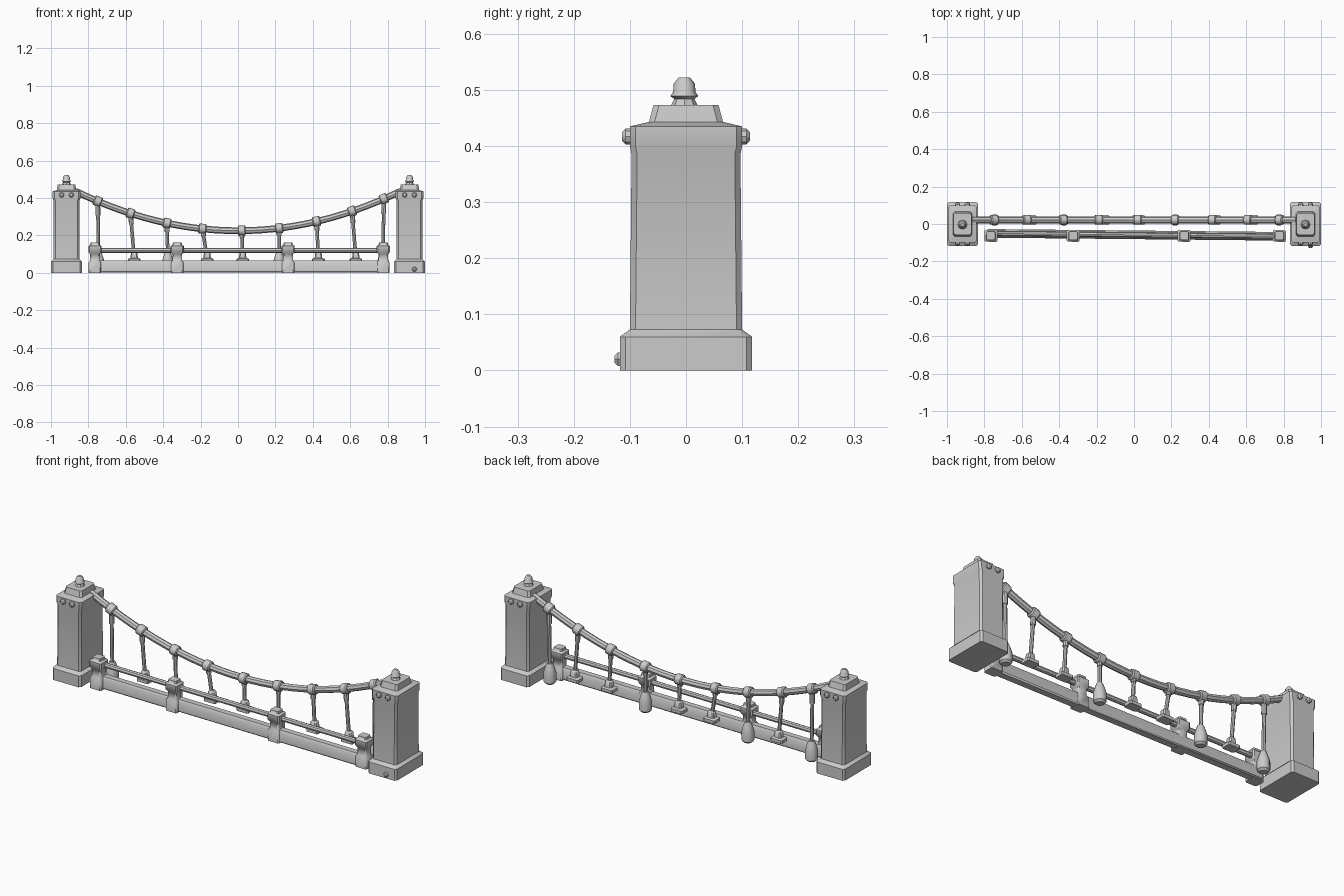
import bpy, math
from mathutils import Vector

cube = bpy.data.objects.get("Cube")
if cube:
    bpy.data.objects.remove(cube, do_unlink=True)

GREY = (0.6, 0.6, 0.6, 1)
stone = bpy.data.materials.new("plain grey")
stone.use_nodes = True
stone.diffuse_color = GREY
stone.node_tree.nodes["Principled BSDF"].inputs["Base Color"].default_value = GREY


def finish(obj, angle=40):
    obj.data.materials.clear()
    obj.data.materials.append(stone)
    bpy.ops.object.select_all(action="DESELECT")
    obj.select_set(True)
    bpy.context.view_layer.objects.active = obj
    bpy.ops.object.shade_smooth_by_angle(angle=math.radians(angle))
    return obj


def mesh_from_rings(name, rings, loc, rot=(0, 0, 0)):
    """Skin a stack of equal-sized point rings and cap both ends."""
    n = len(rings[0])
    verts = [p for ring in rings for p in ring]
    faces = [list(range(n))[::-1], list(range(len(verts) - n, len(verts)))]
    for k in range(len(rings) - 1):
        for i in range(n):
            j = (i + 1) % n
            faces.append([k * n + i, k * n + j, (k + 1) * n + j, (k + 1) * n + i])
    mesh = bpy.data.meshes.new(name)
    mesh.from_pydata(verts, [], faces)
    obj = bpy.data.objects.new(name, mesh)
    bpy.context.collection.objects.link(obj)
    obj.location = loc
    obj.rotation_euler = rot
    return finish(obj)


def block(name, profile, loc, chamfer=0.008, turn=0):
    """Chamfered rectangular loft; profile lists (z, half x, half y)."""
    rings = []
    for z, a, b in profile:
        c = min(chamfer, a * 0.4, b * 0.4)
        rings.append([(a, c - b, z), (a, b - c, z), (a - c, b, z), (c - a, b, z),
                      (-a, b - c, z), (-a, c - b, z), (c - a, -b, z), (a - c, -b, z)])
    return mesh_from_rings(name, rings, loc, (0, 0, turn))


def turned(name, profile, loc, rot=(0, 0, 0), sides=10):
    """Round loft; profile lists (z, radius)."""
    steps = [math.tau * i / sides for i in range(sides)]
    rings = [[(r * math.cos(t), r * math.sin(t), z) for t in steps] for z, r in profile]
    return mesh_from_rings(name, rings, loc, rot)


def tube(name, points, radius):
    curve = bpy.data.curves.new(name, "CURVE")
    curve.dimensions = "3D"
    curve.bevel_depth = radius
    curve.bevel_resolution = 2
    curve.use_fill_caps = True
    line = curve.splines.new("POLY")
    line.points.add(len(points) - 1)
    for p, co in zip(line.points, points):
        p.co = (*co, 1)
    obj = bpy.data.objects.new(name, curve)
    bpy.context.collection.objects.link(obj)
    bpy.ops.object.select_all(action="DESELECT")
    obj.select_set(True)
    bpy.context.view_layer.objects.active = obj
    bpy.ops.object.convert(target="MESH")
    return finish(bpy.context.object)


# Towers with stepped caps, finials and studs
TOWER = [(0, 0.083, 0.118), (0.06, 0.083, 0.118), (0.073, 0.07, 0.1),
         (0.385, 0.069, 0.097), (0.4, 0.075, 0.1), (0.435, 0.075, 0.1),
         (0.443, 0.052, 0.066), (0.473, 0.047, 0.058)]
FINIAL = [(0.47, 0.025), (0.484, 0.018), (0.489, 0.025), (0.496, 0.02),
          (0.511, 0.019), (0.522, 0.01)]
STUD = [(-0.01, 0.014), (0.008, 0.014), (0.014, 0.008)]
for side, x in (("right", -0.917), ("left", 0.917)):
    block(side + "_tower", TOWER, (x, 0, 0), 0.01)
    turned(side + "_finial", FINIAL, (x, -0.003, 0), sides=8)
    for sy in (-1, 1):
        for dx in (-0.026, 0.026):
            turned(side + "_tower_stud", STUD, (x + dx, sy * 0.1, 0.417),
                   (-sy * math.pi / 2, 0, 0), 8)
turned("base_stud", STUD, (0.943, -0.113, 0.02), (math.pi / 2, 0, 0), 6)

# Sagging main cable
CABLE_Y = 0.022


def cable_z(x):
    return 0.225 + 0.28 * x * x


tube("main_cable", [(x, CABLE_Y, cable_z(x)) for x in
                    (-0.87 + 1.74 * i / 28 for i in range(29))], 0.018)

# Hangers with cable clamps and feet; some have heavy lower anchors
HANGERS = [(-0.75, -0.745), (-0.575, -0.555), (-0.38, -0.375), (-0.19, -0.165),
           (0.02, 0.025), (0.22, 0.22), (0.42, 0.43), (0.61, 0.63), (0.78, 0.775)]
CLAMP = [(-0.021, 0.022), (-0.016, 0.027), (0.016, 0.027), (0.021, 0.022)]
FOOT = [(0.058, 0.034, 0.026), (0.074, 0.034, 0.026), (0.08, 0.02, 0.018),
        (0.108, 0.017, 0.016), (0.115, 0.01, 0.01)]
ANCHOR = [(0.004, 0.02), (0.014, 0.031), (0.06, 0.031), (0.085, 0.024), (0.11, 0.015)]
for i, (top, low) in enumerate(HANGERS):
    z = cable_z(top)
    slope = math.atan(0.56 * top)
    turned("cable_clamp", CLAMP, (top, CABLE_Y, z), (0, math.pi / 2 - slope, 0))
    start, end = Vector((low, CABLE_Y, 0.08)), Vector((top, CABLE_Y, z))
    tube("hanger", [start, end], 0.0095)
    tube("hanger_collar", [end.lerp(start, 0.06), end.lerp(start, 0.25)], 0.013)
    if i in (0, 2, 5, 8):
        turned("hanger_anchor", ANCHOR, (low, CABLE_Y, 0))
    else:
        block("hanger_foot", FOOT, (low, CABLE_Y, 0), 0.006)


# Slightly angled deck beam and handrail
def deck_y(x):
    return -0.058 - 0.01 * x


TURN = math.atan(-0.01)
block("deck_beam", [(0.002, 0.79, 0.017), (0.008, 0.79, 0.023), (0.052, 0.79, 0.023),
                    (0.066, 0.79, 0.015)], (0.005, deck_y(0), 0), 0.004, TURN)
tube("handrail", [(x, deck_y(x), 0.12) for x in (-0.77, 0.78)], 0.013)

# Railing posts with wide heads and bases
POST = [(0, 0.033, 0.03), (0.054, 0.033, 0.03), (0.066, 0.026, 0.024),
        (0.1, 0.026, 0.024), (0.112, 0.035, 0.032), (0.143, 0.035, 0.032),
        (0.15, 0.025, 0.024), (0.162, 0.023, 0.022)]
for x in (-0.765, -0.325, 0.268, 0.777):
    block("railing_post", POST, (x, -0.063, 0), 0.006, TURN)
